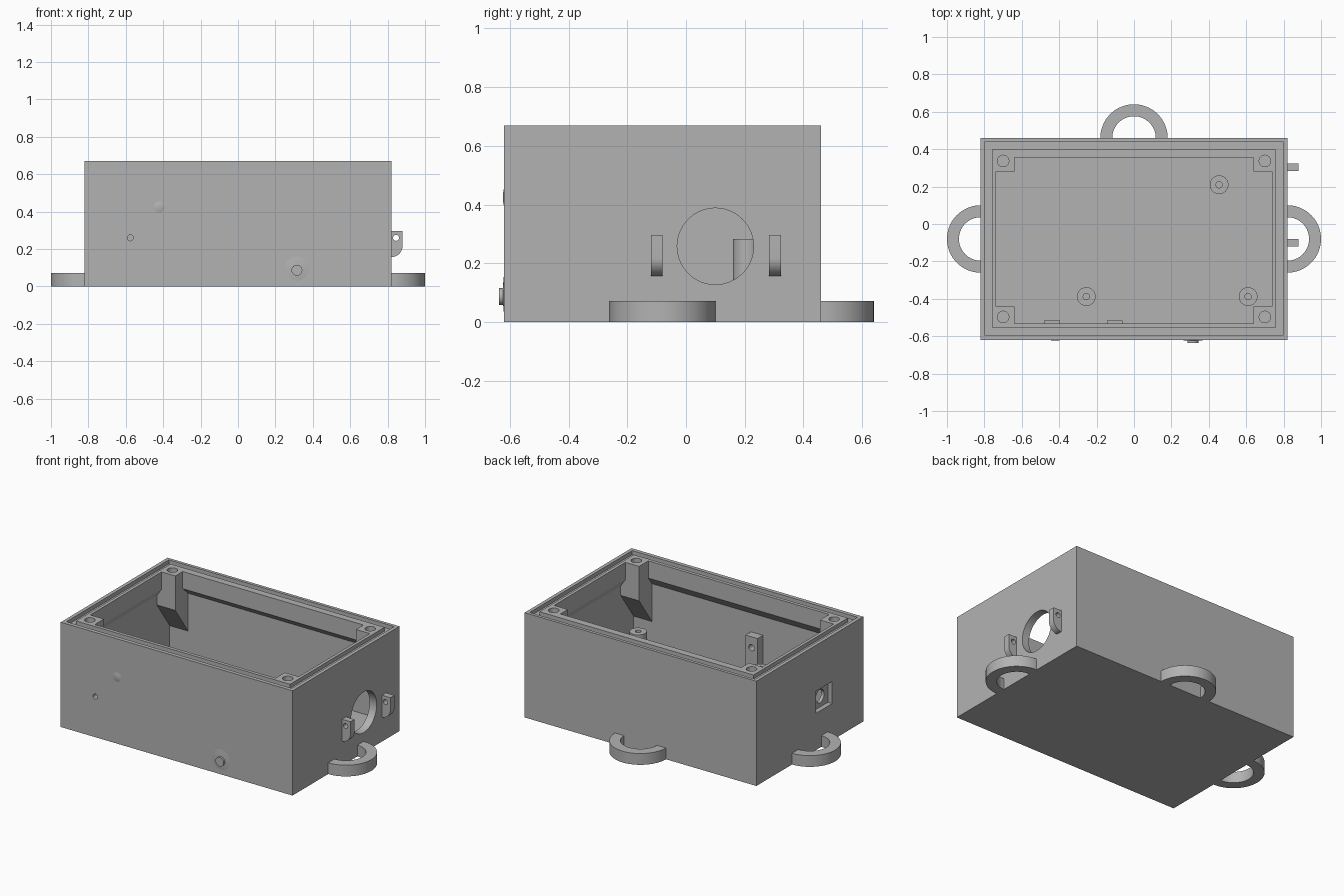
import bpy, bmesh
from math import pi, sin, cos

cube = bpy.data.objects.get("Cube")
if cube:
    bpy.data.objects.remove(cube, do_unlink=True)

grey = bpy.data.materials.new("plain_grey")
grey.use_nodes = True
grey.diffuse_color = (0.45, 0.45, 0.45, 1)
grey.node_tree.nodes["Principled BSDF"].inputs["Base Color"].default_value = (0.45, 0.45, 0.45, 1)

# Overall enclosure measurements
HX, FRONT, BACK, TOP = 0.82, -0.62, 0.46, 0.67
MID = (FRONT + BACK) / 2
WALL, FLOOR = 0.05, 0.07


def loft(name, rings, cyclic=False):
    """Skin a list of equal-length point rings into a closed solid."""
    bm = bmesh.new()
    vs = [[bm.verts.new(p) for p in r] for r in rings]
    n = len(vs[0])
    pairs = list(zip(vs, vs[1:])) + ([(vs[-1], vs[0])] if cyclic else [])
    for a, b in pairs:
        for i in range(n):
            j = (i + 1) % n
            bm.faces.new((a[i], a[j], b[j], b[i]))
    if not cyclic:
        bm.faces.new(vs[0])
        bm.faces.new(vs[-1])
    bmesh.ops.recalc_face_normals(bm, faces=bm.faces)
    me = bpy.data.meshes.new(name)
    bm.to_mesh(me)
    bm.free()
    me.materials.append(grey)
    ob = bpy.data.objects.new(name, me)
    bpy.context.collection.objects.link(ob)
    return ob


def lift(pts, axis, d):
    """Place 2D points on the plane at distance d along an axis."""
    order = {'x': lambda a, b: (d, a, b), 'y': lambda a, b: (a, d, b), 'z': lambda a, b: (a, b, d)}[axis]
    return [order(a, b) for a, b in pts]


def prism(name, pts, axis, lo, hi):
    return loft(name, [lift(pts, axis, lo), lift(pts, axis, hi)])


def rect(x0, x1, y0, y1):
    return [(x0, y0), (x1, y0), (x1, y1), (x0, y1)]


def arc(a, b, r, start=0, end=2 * pi, n=32):
    full = abs(end - start - 2 * pi) < 1e-6
    steps = n if full else n + 1
    return [(a + r * cos(start + (end - start) * i / n), b + r * sin(start + (end - start) * i / n))
            for i in range(steps)]


def combine(target, tool, op='DIFFERENCE'):
    """Apply a boolean and discard the tool."""
    mod = target.modifiers.new("bool", 'BOOLEAN')
    mod.operation, mod.solver, mod.object = op, 'EXACT', tool
    bpy.context.view_layer.objects.active = target
    bpy.ops.object.modifier_apply(modifier=mod.name)
    bpy.data.objects.remove(tool, do_unlink=True)


def drill(target, axis, a, b, r, lo, hi, n=32):
    combine(target, prism("drill", arc(a, b, r, n=n), axis, lo, hi))


# Box shell with a thick, chamfered lip round the mouth
body = prism("enclosure_body", rect(-HX, HX, FRONT, BACK), 'z', 0, TOP)
wide = rect(-HX + WALL, HX - WALL, FRONT + WALL, BACK - WALL)
lip = rect(-0.737, 0.737, -0.533, 0.355)
combine(body, loft("cavity", [lift(wide, 'z', FLOOR), lift(wide, 'z', 0.51),
                              lift(lip, 'z', 0.56), lift(lip, 'z', TOP + 0.1)]))

# Corner screw posts with sloped undersides
for sx in (-1, 1):
    for sy in (-1, 1):
        side = [(MID + sy * u, z) for u, z in ((0.36, TOP), (0.51, TOP), (0.51, 0.24), (0.36, 0.45))]
        combine(body, prism("post", side, 'x', sx * 0.64, sx * 0.79), 'UNION')

# Seal groove round the rim
outer = rect(-0.797, 0.797, FRONT + 0.025, BACK - 0.02)
inner = rect(-0.757, 0.757, FRONT + 0.065, BACK - 0.06)
combine(body, loft("groove", [lift(outer, 'z', TOP - 0.025), lift(outer, 'z', TOP + 0.1),
                              lift(inner, 'z', TOP + 0.1), lift(inner, 'z', TOP - 0.025)], True))

# Screw holes in the posts
for sx in (-1, 1):
    for sy in (-1, 1):
        drill(body, 'z', sx * 0.70, MID + sy * 0.417, 0.031, 0.52, TOP + 0.1, 24)

# Large round port, small front hole, square socket recess with its hole
drill(body, 'x', 0.10, 0.258, 0.13, HX - 0.1, HX + 0.1, 64)
drill(body, 'y', -0.575, 0.26, 0.016, FRONT - 0.1, FRONT + 0.1, 20)
combine(body, prism("recess", rect(-0.305, -0.145, 0.235, 0.376), 'x', -HX - 0.1, -HX + 0.03))
drill(body, 'x', -0.225, 0.305, 0.042, -HX - 0.1, -HX + 0.1)

# Mounting loops at the base
def loop(name, cx, cy, start):
    pts = arc(cx, cy, 0.18, start, start + pi, 40) + arc(cx, cy, 0.116, start + pi, start, 40)
    return prism(name, pts, 'z', 0, 0.072)


parts = [body,
         loop("back_loop", 0, BACK, 0),
         loop("left_loop", HX, MID, -pi / 2),
         loop("right_loop", -HX, MID, pi / 2)]

# Standoffs on the floor
for i, (x, y) in enumerate(((0.455, 0.21), (-0.255, -0.388), (0.61, -0.388))):
    ob = prism(f"standoff_{i + 1}", arc(x, y, 0.05), 'z', FLOOR, 0.283)
    drill(ob, 'z', x, y, 0.017, 0.12, 0.4, 20)
    parts.append(ob)

# Drilled ears beside the round port
for name, y in (("front_ear", -0.10), ("back_ear", 0.303)):
    pts = [(HX, 0.297), (0.88, 0.297)] + arc(HX, 0.217, 0.06, 0, -pi / 2, 12)
    ob = prism(name, pts, 'y', y - 0.02, y + 0.02)
    drill(ob, 'y', 0.845, 0.26, 0.016, y - 0.1, y + 0.1, 20)
    parts.append(ob)

# Drilled tabs on the inside of the front wall
for name, x in (("inner_tab_right", -0.438), ("inner_tab_left", -0.103)):
    ob = prism(name, rect(x - 0.042, x + 0.042, 0.2, 0.39), 'y', FRONT + WALL, -0.515)
    drill(ob, 'y', x, 0.32, 0.02, FRONT + WALL + 0.01, -0.4, 20)
    parts.append(ob)

# Front button and the shallow domes
parts.append(prism("front_button", arc(0.315, 0.087, 0.029), 'y', -0.637, FRONT))
for name, x, z, r in (("button_dome", 0.315, 0.095, 0.065), ("indicator_dome", -0.422, 0.425, 0.03)):
    parts.append(loft(name, [lift(arc(x, z, r * k), 'y', FRONT - d)
                             for k, d in ((1, 0), (0.7, 0.002), (0.3, 0.004))]))

# Smooth the round surfaces, keep corners sharp
bpy.ops.object.select_all(action='DESELECT')
for ob in parts:
    ob.select_set(True)
bpy.context.view_layer.objects.active = body
bpy.ops.object.shade_smooth_by_angle()
